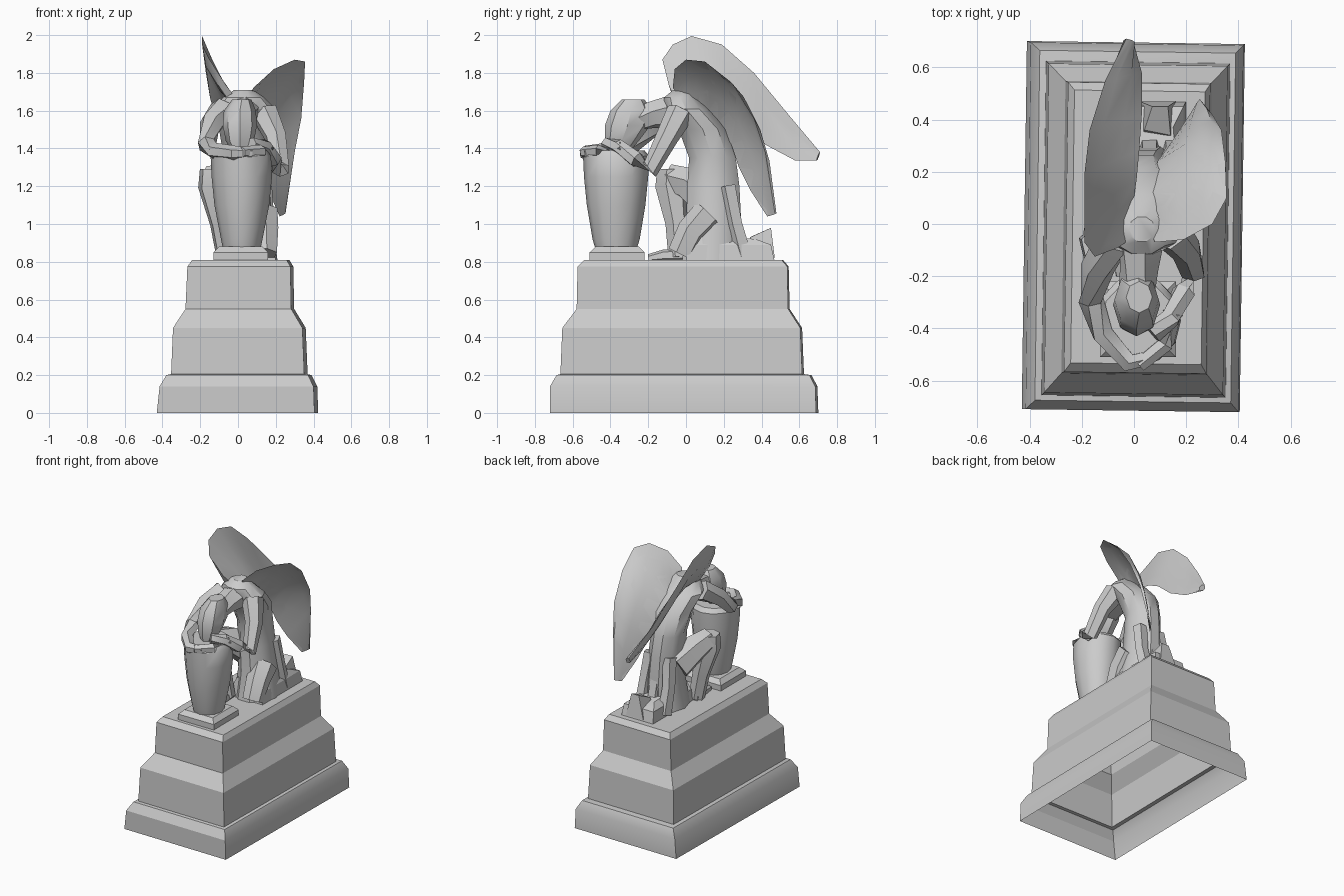
import bpy, bmesh
from math import sin, cos, pi, radians
from mathutils import Vector


def skin(name, rings, cap_start=True, cap_end=True, angle=35):
    """Skin equal-length closed rings into one mesh object."""
    bm = bmesh.new()
    vs = [[bm.verts.new(p) for p in r] for r in rings]
    n = len(rings[0])
    for a, b in zip(vs, vs[1:]):
        for i in range(n):
            j = (i + 1) % n
            bm.faces.new((a[i], a[j], b[j], b[i]))
    if cap_start:
        bm.faces.new(vs[0][::-1])
    if cap_end:
        bm.faces.new(vs[-1])
    bmesh.ops.recalc_face_normals(bm, faces=bm.faces)
    me = bpy.data.meshes.new(name)
    bm.to_mesh(me)
    bm.free()
    ob = bpy.data.objects.new(name, me)
    bpy.context.collection.objects.link(ob)
    bpy.context.view_layer.objects.active = ob
    ob.select_set(True)
    bpy.ops.object.shade_smooth_by_angle(angle=radians(angle))
    ob.select_set(False)
    return ob


def box_ring(x0, x1, y0, y1, z):
    return [(x0, y0, z), (x1, y0, z), (x1, y1, z), (x0, y1, z)]


def stack(name, sections, n=10, **kw):
    """Horizontal ellipses: x, y, z, rx, ry."""
    rings = [[(x + rx * cos(2 * pi * i / n), y + ry * sin(2 * pi * i / n), z)
              for i in range(n)] for x, y, z, rx, ry in sections]
    return skin(name, rings, **kw)


def limb(name, path, n=6):
    """Tube through points x, y, z, radius."""
    pts = [Vector(p[:3]) for p in path]
    rings = []
    for k, p in enumerate(pts):
        d = (pts[min(k + 1, len(pts) - 1)] - pts[max(k - 1, 0)]).normalized()
        u = d.cross(Vector((0.3, 1, 0.1))).normalized()
        v = d.cross(u)
        r = path[k][3]
        rings.append([p + r * (cos(2 * pi * i / n) * u + sin(2 * pi * i / n) * v)
                      for i in range(n)])
    return skin(name, rings)


def wing(name, outer, inner, bulge, thick):
    """Curved feathered blade between two edge polylines."""
    rings = []
    for o, i in zip(outer, inner):
        o, i = Vector(o), Vector(i)
        b, t = Vector(bulge), Vector(thick)
        w = (o - i).length / 0.4
        m1, m2 = o.lerp(i, 0.3) + b * w, o.lerp(i, 0.7) + b * w
        rings.append([o, m1 + t, m2 + t, i, m2 - t, m1 - t])
    return skin(name, rings, angle=50)


# Stepped plinth, open underneath
plinth = skin("plinth", [
    box_ring(-.42, .415, -.715, .695, 0), box_ring(-.405, .41, -.715, .69, .14),
    box_ring(-.37, .38, -.68, .66, .20), box_ring(-.345, .36, -.66, .62, .205),
    box_ring(-.335, .35, -.65, .61, .45), box_ring(-.27, .29, -.575, .545, .55),
    box_ring(-.26, .285, -.57, .54, .775), box_ring(-.235, .265, -.535, .51, .81)],
    cap_start=False, angle=25)
plinth.rotation_euler.z = radians(-.8)

# Urn and its foot slab
skin("urn_base", [box_ring(-.13, .16, -.51, -.22, .80), box_ring(-.13, .16, -.51, -.22, .85),
                  box_ring(-.10, .13, -.48, -.25, .88)], angle=25)
stack("urn", [(.02, -.37, .87, .10, .11), (.02, -.37, .92, .11, .125),
              (.02, -.37, 1.1, .145, .155), (.02, -.37, 1.25, .16, .17),
              (.015, -.37, 1.36, .16, .175), (.015, -.37, 1.39, .14, .15)], n=12)

# Bent torso flowing into a draped skirt
stack("torso", [(.06, .14, .80, .15, .17), (.06, .15, 1.0, .125, .15),
                (.05, .145, 1.2, .115, .145), (.04, .14, 1.35, .115, .13),
                (.04, .09, 1.5, .14, .135), (.035, 0, 1.61, .165, .12),
                (.03, -.03, 1.67, .11, .09), (.03, -.02, 1.71, .05, .05)])
limb("neck", [(.03, -.02, 1.60, .10), (.02, -.17, 1.58, .075), (.01, -.26, 1.56, .07)])

# Bowed head with hair
stack("head", [(.01, -.36, 1.38, .04, .06), (.01, -.34, 1.44, .075, .09),
               (.01, -.31, 1.52, .09, .12), (.01, -.29, 1.60, .085, .11),
               (.02, -.28, 1.66, .05, .06)], n=8)

# Arms: one lies across the urn, one props the head
limb("left_arm", [(-.08, -.06, 1.60, .075), (-.14, -.17, 1.53, .065),
                  (-.165, -.29, 1.42, .05), (-.12, -.42, 1.385, .045),
                  (-.02, -.53, 1.375, .04), (.07, -.51, 1.375, .03)])
limb("right_arm", [(.14, -.03, 1.59, .075), (.20, -.10, 1.46, .06),
                   (.225, -.19, 1.29, .05), (.19, -.26, 1.34, .045),
                   (.14, -.36, 1.41, .04), (.07, -.42, 1.42, .04)])
limb("resting_hand", [(.15, -.34, 1.40, .04), (.12, -.46, 1.385, .035), (.02, -.54, 1.38, .03)])

# Raised knee, shin and foot under the robe
limb("left_thigh", [(-.02, .14, 1.12, .12), (-.09, .02, 1.21, .095), (-.13, -.09, 1.25, .075)])
limb("left_shin", [(-.13, -.08, 1.29, .075), (-.13, -.08, 1.2, .085),
                   (-.09, -.05, 1.0, .06), (-.06, -.04, .82, .055)])
limb("left_foot", [(-.06, 0, .83, .04), (-.05, -.12, .83, .035), (-.05, -.20, .82, .02)])
limb("right_thigh", [(.13, .12, 1.05, .09), (.14, .03, .96, .08), (.14, -.03, .84, .07)])

# Trailing robe and feet behind
skin("trailing_robe", [box_ring(-.06, .20, 0, .47, .80), box_ring(-.05, .19, .01, .45, .89),
                       [(-.02, .02, .95), (.18, .02, .95), (.15, .37, .92), (.0, .37, .92)]],
     angle=20)
skin("rear_foot", [box_ring(.02, .16, .32, .47, .82),
                   [(.04, .36, .94), (.14, .34, .93), (.13, .45, .98), (.07, .45, .98)]], angle=20)
for k, x in enumerate((-.05, .05, .14)):
    limb(f"robe_fold_{k}", [(x * .8 + .02, .22, 1.2, .05), (x + .01, .26, 1.0, .045),
                            (x + .01, .31, .82, .05)], n=5)

# Raised wing sweeping up and back
wing("left_wing",
     [(-.06, -.09, 1.73), (-.15, -.125, 1.87), (-.19, -.07, 1.95), (-.19, .03, 1.995),
      (-.19, .19, 1.95), (-.17, .36, 1.80), (-.11, .55, 1.57), (-.03, .71, 1.38)],
     [(.0, -.03, 1.60), (.0, .03, 1.63), (.0, .10, 1.62), (.01, .17, 1.60),
      (.02, .28, 1.54), (.03, .42, 1.42), (.03, .58, 1.335), (.0, .69, 1.335)],
     (-.02, 0, -.01), (.016, 0, .008))

# Lowered wing folding down behind
wing("right_wing",
     [(.08, -.07, 1.72), (.19, -.06, 1.82), (.30, 0, 1.87), (.355, .10, 1.86),
      (.35, .24, 1.75), (.335, .36, 1.56), (.30, .42, 1.38), (.25, .47, 1.06)],
     [(.05, .0, 1.60), (.06, .06, 1.62), (.07, .12, 1.60), (.08, .17, 1.54),
      (.09, .24, 1.42), (.12, .28, 1.30), (.16, .34, 1.18), (.22, .43, 1.04)],
     (.02, .05, .02), (.008, .014, 0))
